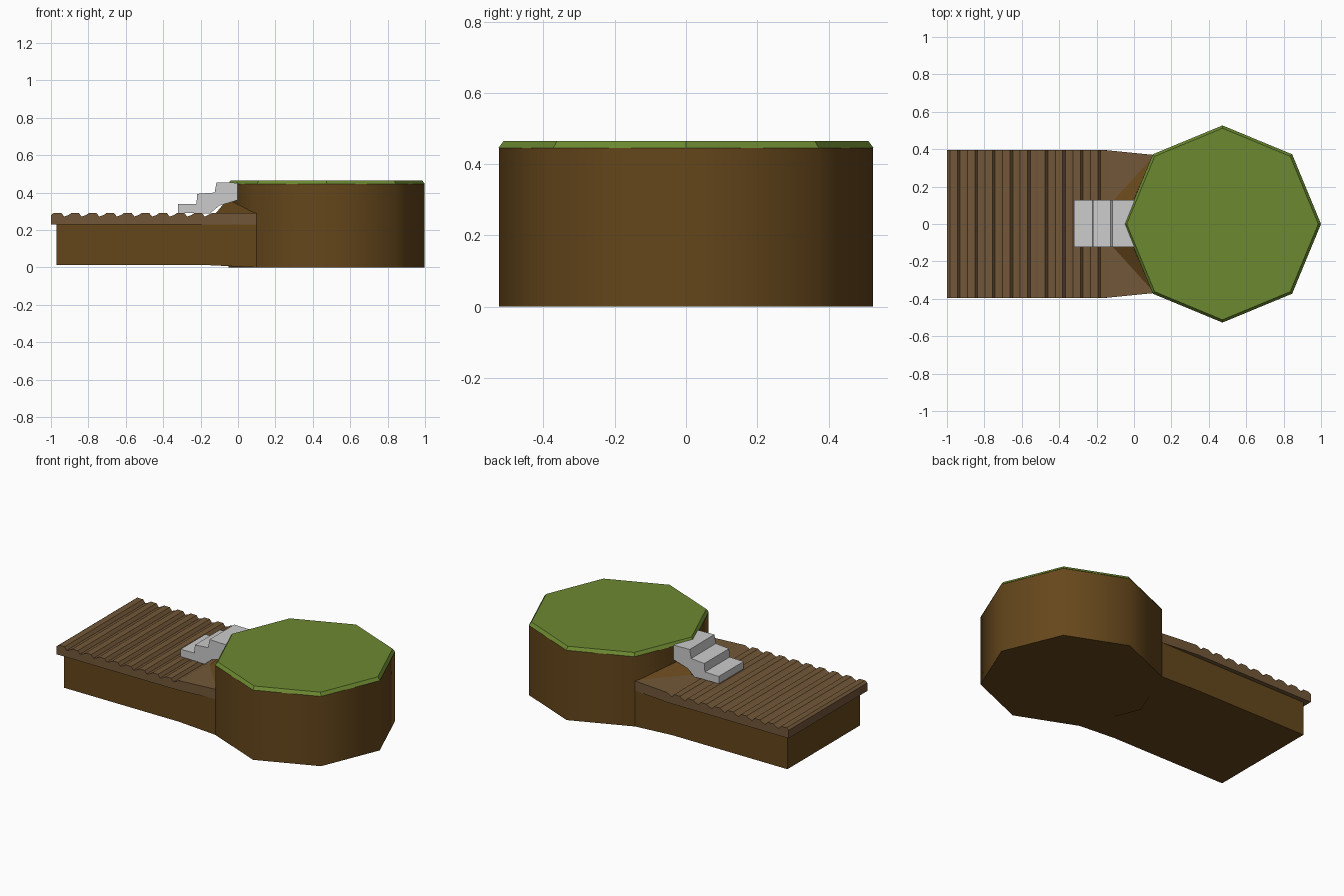
import bpy, bmesh, math

if "Cube" in bpy.data.objects:
    bpy.data.objects.remove(bpy.data.objects["Cube"])


def material(name, rgb):
    m = bpy.data.materials.new(name)
    m.diffuse_color = (*rgb, 1)
    m.use_nodes = True
    m.node_tree.nodes["Principled BSDF"].inputs["Base Color"].default_value = m.diffuse_color
    return m


SOIL = material("soil", (0.13, 0.062, 0.011))
WOOD = material("wood", (0.17, 0.095, 0.04))
GRASS = material("grass", (0.15, 0.25, 0.03))


def build(name, verts, faces, mat=None, smooth=None):
    bm = bmesh.new()
    vs = [bm.verts.new(v) for v in verts]
    for f in faces:
        bm.faces.new([vs[i] for i in f])
    bmesh.ops.recalc_face_normals(bm, faces=bm.faces)
    me = bpy.data.meshes.new(name)
    bm.to_mesh(me)
    bm.free()
    ob = bpy.data.objects.new(name, me)
    bpy.context.collection.objects.link(ob)
    if mat:
        me.materials.append(mat)
    if smooth:
        bpy.ops.object.select_all(action='DESELECT')
        ob.select_set(True)
        bpy.context.view_layer.objects.active = ob
        bpy.ops.object.shade_smooth_by_angle(angle=math.radians(smooth))
    return ob


def bridge(name, a, b, mat=None, smooth=None):
    """Closed solid between two matching rings of points."""
    n = len(a)
    faces = [tuple(range(n)), tuple(range(n, 2 * n))]
    faces += [(i, (i + 1) % n, (i + 1) % n + n, i + n) for i in range(n)]
    return build(name, a + b, faces, mat, smooth)


def octagon(r, z):
    return [(0.473 + r * math.cos(i * math.pi / 4), r * math.sin(i * math.pi / 4), z)
            for i in range(8)]


# Raised octagonal mound with a bevelled grass cap
bridge("mound", octagon(0.525, 0), octagon(0.525, 0.447), SOIL, 50)
bridge("grass_cap", octagon(0.527, 0.445), octagon(0.512, 0.465), GRASS, 30)

# Lower bank carrying the deck
side = [(-0.97, 0.012), (-0.16, 0.012), (0.1, 0.0), (0.1, 0.23), (-0.97, 0.23)]
half = [0.365, 0.365, 0.37, 0.37, 0.365]
bridge("lower_bank", [(x, -w, z) for (x, z), w in zip(side, half)],
       [(x, w, z) for (x, z), w in zip(side, half)], SOIL, 30)

# Planked deck: grooved profile extruded across, narrowing to the mound
top = []
pitch, count = 0.094, 9
for i in range(count):
    x = -1 + i * pitch
    top += [(x, 0.28), (x + 0.015, 0.291), (x + 0.055, 0.291), (x + 0.07, 0.272)]
top += [(-0.14, 0.29), (0.1, 0.29)]
deck = top + [(0.1, 0.228), (-0.15, 0.228), (-1, 0.228)]


def deck_half(x):
    return 0.395 if x < -0.15 else 0.395 - 0.025 * (x + 0.15) / 0.25


bridge("plank_deck", [(x, -deck_half(x), z) for x, z in deck],
       [(x, deck_half(x), z) for x, z in deck], WOOD, 20)

# Earth slope where the mound meets the deck
build("earth_slope",
      [(0.1, -0.37, 0.285), (-0.12, -0.12, 0.288), (-0.12, 0.12, 0.288),
       (0.1, 0.37, 0.285), (-0.056, 0, 0.365)],
      [(0, 1, 4), (1, 2, 4), (2, 3, 4), (0, 4, 3), (0, 3, 2, 1)], SOIL)

# Stone steps
steps = [(-0.32, 0.292), (-0.32, 0.338), (-0.222, 0.34), (-0.218, 0.393),
         (-0.125, 0.4), (-0.115, 0.455), (0.0, 0.452), (0.0, 0.36),
         (-0.1, 0.33), (-0.15, 0.288)]
bridge("stone_steps", [(x, -0.122, z) for x, z in steps],
       [(x, 0.127, z) for x, z in steps])
